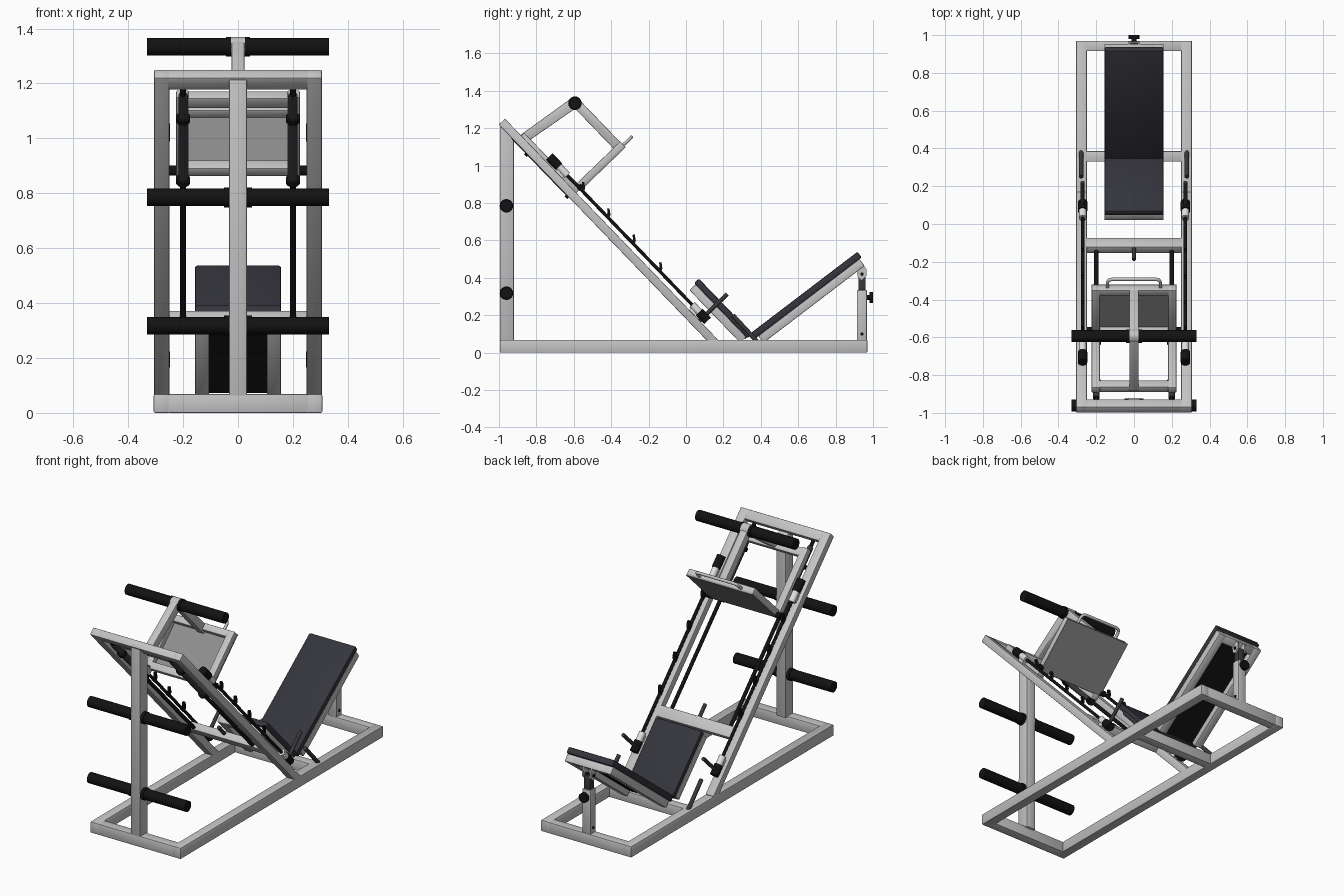
import bpy, bmesh, math
from mathutils import Matrix, Vector

if "Cube" in bpy.data.objects:
    bpy.data.objects.remove(bpy.data.objects["Cube"])


def material(name, r, g, b):
    m = bpy.data.materials.new(name)
    m.diffuse_color = (r, g, b, 1)
    m.use_nodes = True
    m.node_tree.nodes["Principled BSDF"].inputs["Base Color"].default_value = m.diffuse_color
    return m


STEEL = material("light grey steel", .55, .55, .55)
PLATE = material("mid grey plate", .27, .27, .27)
PALE = material("pale sleeve", .76, .76, .76)
PAD = material("charcoal upholstery", .035, .035, .046)
DARK = material("dark grey metal", .04, .04, .045)
BLACK = material("black rubber", .006, .006, .006)

# Working planes: x stays x, (u, v) become (y, z) after the tilt
FLAT = Matrix.Identity(4)
SLOPE = Matrix.Translation((0, -.968, 1.251)) @ Matrix.Rotation(math.radians(-46.05), 4, 'X')
BACK = Matrix.Translation((0, .34, .10)) @ Matrix.Rotation(math.radians(37.3), 4, 'X')


def finish(name, bm, mat, smooth=False):
    bmesh.ops.recalc_face_normals(bm, faces=bm.faces)
    me = bpy.data.meshes.new(name)
    bm.to_mesh(me)
    bm.free()
    me.materials.append(mat)
    ob = bpy.data.objects.new(name, me)
    bpy.context.collection.objects.link(ob)
    if smooth:
        bpy.context.view_layer.objects.active = ob
        bpy.ops.object.select_all(action='DESELECT')
        ob.select_set(True)
        bpy.ops.object.shade_smooth_by_angle(angle=math.radians(35))
    return ob


def prism(name, pts, x0, x1, mat=STEEL, plane=FLAT, bevel=.005):
    """Extrude a (u, v) outline from x0 to x1."""
    bm = bmesh.new()
    face = bm.faces.new([bm.verts.new((x0, u, v)) for u, v in pts])
    new = bmesh.ops.extrude_face_region(bm, geom=[face])["geom"]
    bmesh.ops.translate(bm, vec=(x1 - x0, 0, 0),
                        verts=[g for g in new if isinstance(g, bmesh.types.BMVert)])
    bmesh.ops.recalc_face_normals(bm, faces=bm.faces)
    if bevel:
        bmesh.ops.bevel(bm, geom=bm.edges[:], offset=bevel, segments=2,
                        profile=.5, affect='EDGES')
    bm.transform(plane)
    return finish(name, bm, mat, bevel > 0)


def box(name, x0, x1, u0, u1, v0, v1, mat=STEEL, plane=FLAT, bevel=.005):
    return prism(name, [(u0, v0), (u1, v0), (u1, v1), (u0, v1)], x0, x1, mat, plane, bevel)


def cyl(name, p0, p1, r, mat=BLACK, plane=FLAT, sides=24):
    a, b = plane @ Vector(p0), plane @ Vector(p1)
    bm = bmesh.new()
    bmesh.ops.create_cone(bm, cap_ends=True, segments=sides, radius1=r, radius2=r,
                          depth=(b - a).length)
    rot = (b - a).to_track_quat('Z', 'Y').to_matrix().to_4x4()
    bm.transform(Matrix.Translation((a + b) / 2) @ rot)
    return finish(name, bm, mat, True)


def pair(x0, x1):
    return (("right", x0, x1), ("left", -x1, -x0))


def weight_peg(name, y, z, half):
    cyl(name, (-.332, y, z), (.332, y, z), .032, sides=32)
    for side, a, b in pair(half, half + .018):
        cyl(f"{name}_collar_{side}", (a, y, z), (b, y, z), .036, sides=32)


# Base frame
for side, a, b in pair(.25, .307):
    box(f"base_rail_{side}", a, b, -.995, .97, 0, .068)
box("base_front_tube", -.255, .255, -.995, -.935, 0, .068)
box("base_rear_tube", -.255, .255, .915, .97, 0, .068)
box("base_seat_tube", -.255, .255, .33, .386, 0, .067)

# Front post and plate storage
prism("front_post", [(-.995, .06), (-.92, .06), (-.92, 1.16), (-.995, 1.23)], -.033, .033)
weight_peg("storage_peg_upper", -.96, .785, .033)
weight_peg("storage_peg_lower", -.96, .318, .033)

# Sloping frame
for side, a, b in pair(.25, .306):
    box(f"slope_rail_{side}", a, b, 0, 1.64, -.046, 0, plane=SLOPE)
box("slope_top_tube", -.255, .255, 0, .06, -.046, 0, plane=SLOPE)
box("slope_cross_tube", -.255, .255, 1.22, 1.29, -.046, 0, plane=SLOPE)
cyl("centre_bumper", (0, 1.23, -.015), (0, 1.14, -.015), .011, DARK, SLOPE)

for side, s in (("right", 1), ("left", -1)):
    x = .2 * s
    # Sliding rods and bearings
    cyl(f"slide_rod_{side}", (x, .03, -.033), (x, 1.24, -.033), .011, BLACK, SLOPE)
    cyl(f"bearing_sleeve_{side}", (x, .1, -.033), (x, .53, -.033), .017, DARK, SLOPE)
    for i, u in enumerate((.218, .53)):
        cyl(f"bearing_collar_{side}_{i}", (x, u - .01, -.033), (x, u + .01, -.033), .026, BLACK, SLOPE)
    # Safety bar with hooks, sleeves and end knobs
    x = .272 * s
    cyl(f"safety_bar_{side}", (x, .4, .03), (x, 1.48, .03), .009, BLACK, SLOPE)
    for i, u in enumerate((.55, .745, .94, 1.145)):
        prism(f"safety_hook_{side}_{i}",
              [(u - .005, .022), (u + .03, .022), (u + .016, .05), (u - .012, .07),
               (u - .02, .06), (u, .045)], x - .008, x + .008, BLACK, SLOPE, 0)
    for end, knob, sleeve in (("upper", (.31, .385), (.38, .45)),
                              ("lower", (1.465, 1.53), (1.41, 1.47))):
        cyl(f"bar_knob_{end}_{side}", (x, knob[0], .03), (x, knob[1], .03), .025, BLACK, SLOPE)
        cyl(f"bar_sleeve_{end}_{side}", (x, sleeve[0], .03), (x, sleeve[1], .03), .02, PALE, SLOPE)
        box(f"bar_mount_{end}_{side}", x - .012, x + .012, sleeve[0] + .01, sleeve[1] - .01,
            -.005, .025, PALE, SLOPE, 0)
    cyl(f"release_lever_{side}", (x, 1.5, .0), (x, 1.5, .205), .011, DARK, SLOPE)
    # Hand grip beside the seat
    cyl(f"seat_grip_{side}", (.28 * s, .385, .055), (.28 * s, .25, .2), .012, DARK)
    # Carriage stop pegs
    cyl(f"stop_peg_{side}", (.215 * s, .545, .035), (.252 * s, .545, .035), .018, BLACK, SLOPE)

# Carriage
for side, a, b in pair(.18, .225):
    box(f"carriage_tube_{side}", a, b, .125, .55, -.018, .022, plane=SLOPE)
    box(f"foot_frame_{side}", a, b, .515, .552, .03, .36, plane=SLOPE)
box("carriage_top_tube", -.185, .185, .13, .18, -.018, .022, plane=SLOPE)
box("foot_frame_top", -.185, .185, .515, .552, .318, .36, plane=SLOPE)
box("foot_frame_bottom", -.185, .185, .515, .552, .015, .06, plane=SLOPE)
box("foot_plate", -.225, .225, .55, .558, .02, .36, PLATE, SLOPE, 0)
prism("carriage_arm", [(.12, 0), (.168, .335), (.19, .357), (.552, .357), (.552, .307),
                       (.222, .307), (.172, 0)], -.024, .024, plane=SLOPE)
cyl("arm_elbow", (-.025, .2, .327), (.025, .2, .327), .036, STEEL, SLOPE, 32)
peg = SLOPE @ Vector((0, .2, .327))
weight_peg("carriage_peg", peg.y, peg.z, .025)

# Bent handle on top of the foot plate
cu = bpy.data.curves.new("foot_plate_handle", 'CURVE')
cu.dimensions = '3D'
cu.bevel_depth = .009
cu.bevel_resolution = 3
path = [(-.14, .35), (-.14, .395), (-.133, .411), (-.115, .418)]
path += [(-x, v) for x, v in reversed(path)]
sp = cu.splines.new('POLY')
sp.points.add(len(path) - 1)
for p, (x, v) in zip(sp.points, path):
    p.co = (*(SLOPE @ Vector((x, .54, v))), 1)
handle = bpy.data.objects.new("foot_plate_handle", cu)
cu.materials.append(STEEL)
bpy.context.collection.objects.link(handle)

# Seat and backrest: pads on tube frames
box("seat_pad", -.157, .157, 1.335, 1.745, .118, .153, PAD, SLOPE, .008)
box("back_pad", -.157, .157, .0, .725, -.038, 0, PAD, BACK, .008)
for side, a, b in pair(.105, .157):
    box(f"seat_tube_{side}", a, b, 1.345, 1.735, .074, .119, plane=SLOPE)
    box(f"back_tube_{side}", a, b, .03, .71, -.083, -.037, plane=BACK)
box("seat_front_tube", -.11, .11, 1.345, 1.39, .076, .119, plane=SLOPE)
box("seat_underside", -.106, .106, 1.385, 1.74, .108, .12, BLACK, SLOPE, 0)
box("back_top_tube", -.11, .11, .66, .71, -.083, -.037, plane=BACK)
box("back_underside", -.106, .106, .03, .665, -.048, -.036, BLACK, BACK, 0)

# Adjustable rear post
box("rear_post", -.028, .028, .914, .967, .06, .335)
box("rear_post_inner", -.021, .021, .921, .961, .3, .42, DARK)
for side, a, b in pair(.021, .03):
    prism(f"pivot_plate_{side}", [(.92, .4), (.94, .385), (.965, .41), (.965, .445),
                                  (.935, .49), (.905, .47)], a, b, bevel=0)
cyl("pivot_bolt", (-.036, .941, .42), (.036, .941, .42), .009)
cyl("post_bolt", (-.032, .941, .1), (.032, .941, .1), .008)
cyl("pin_shaft", (0, .96, .295), (0, .985, .295), .014)
cyl("pin_knob", (0, .98, .295), (0, 1.0, .295), .029)
